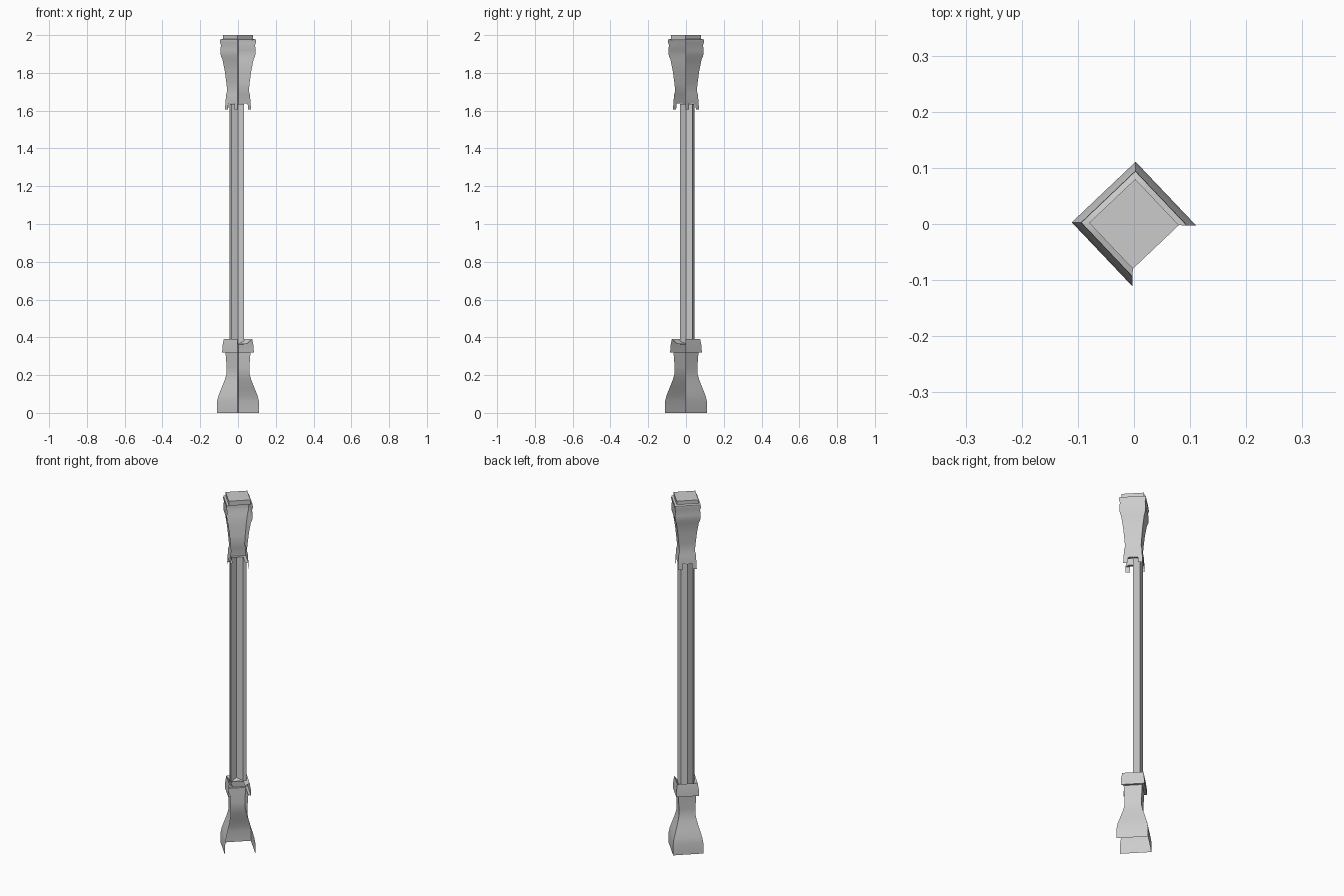
import bpy, bmesh, math

cube = bpy.data.objects.get("Cube")
if cube:
    bpy.data.objects.remove(cube)

stone = bpy.data.materials.new("grey stone")
stone.use_nodes = True
GREY = (0.6, 0.6, 0.6, 1)
stone.diffuse_color = GREY
stone.node_tree.nodes["Principled BSDF"].inputs["Base Color"].default_value = GREY


def ring(sides, start, count):
    """Unit directions of a regular polygon, clockwise from above."""
    step = math.tau / sides
    return [(math.cos(start - i * step), math.sin(start - i * step)) for i in range(count)]


def split(path, fractions):
    """Divide each straight side of a path at the given fractions."""
    points = [path[0]]
    for (ax, ay), (bx, by) in zip(path, path[1:]):
        points += [(ax + (bx - ax) * f, ay + (by - ay) * f) for f in fractions]
    return points


def sweep(name, path, profile, turn=0, skip=None, lid=False):
    """Open shell: a (radius, height) profile carried around a path."""
    bm = bmesh.new()
    rows = [[bm.verts.new((x * r, y * r, z)) for x, y in path] for r, z in profile]
    for j in range(len(rows) - 1):
        for i in range(len(path) - 1):
            if skip and skip(i, j):
                continue
            a, b = rows[j], rows[j + 1]
            bm.faces.new((a[i + 1], a[i], b[i], b[i + 1]))
    if lid:
        bm.faces.new(list(reversed(rows[-1][:-1])))
        bmesh.ops.remove_doubles(bm, verts=bm.verts, dist=0.0001)
    bmesh.ops.delete(bm, geom=[v for v in bm.verts if not v.link_faces], context='VERTS')
    mesh = bpy.data.meshes.new(name)
    bm.to_mesh(mesh)
    bm.free()
    mesh.materials.append(stone)
    obj = bpy.data.objects.new(name, mesh)
    bpy.context.collection.objects.link(obj)
    obj.rotation_euler.z = math.radians(turn)
    bpy.ops.object.select_all(action='DESELECT')
    obj.select_set(True)
    bpy.context.view_layer.objects.active = obj
    bpy.ops.object.shade_smooth_by_angle(angle=math.radians(32))
    return obj


# Three walls of a diamond plan, open towards +x -y
walls = ring(4, -math.pi / 2, 4)
TURN = -1.5

# Shaft: half of an octagon, open on the same side
sweep("shaft", ring(8, -3 * math.pi / 4, 5), [(0.045, 0.36), (0.045, 1.635)])

# Flared foot with a vertical plinth
sweep("base", walls, [
    (0.111, 0), (0.111, 0.06), (0.104, 0.09), (0.088, 0.13), (0.07, 0.175),
    (0.06, 0.21), (0.06, 0.24), (0.066, 0.32)], TURN)

# Collar around the bottom of the shaft, with a sunken ledge
sweep("base_collar", walls, [
    (0.066, 0.32), (0.084, 0.32), (0.082, 0.355), (0.075, 0.39), (0.045, 0.365)], TURN)

# Capital with hanging corner tabs along its lower edge
tabbed = split(walls, (0.24, 0.76, 1))
sweep("capital", tabbed, [
    (0.069, 1.605), (0.067, 1.637), (0.063, 1.685), (0.057, 1.705), (0.062, 1.75),
    (0.07, 1.81), (0.082, 1.87), (0.091, 1.89), (0.094, 1.92), (0.09, 1.945),
    (0.095, 1.96), (0.094, 1.976), (0.08, 1.98)], TURN,
    skip=lambda i, j: j == 0 and i % 3 == 1)

# Soffit closing the neck of the capital around the shaft
sweep("capital_soffit", walls, [(0.045, 1.637), (0.067, 1.637)], TURN)

# Closed slab on top
sweep("top_slab", ring(4, -math.pi / 2, 5), [(0.08, 1.974), (0.08, 2)], TURN, lid=True)
